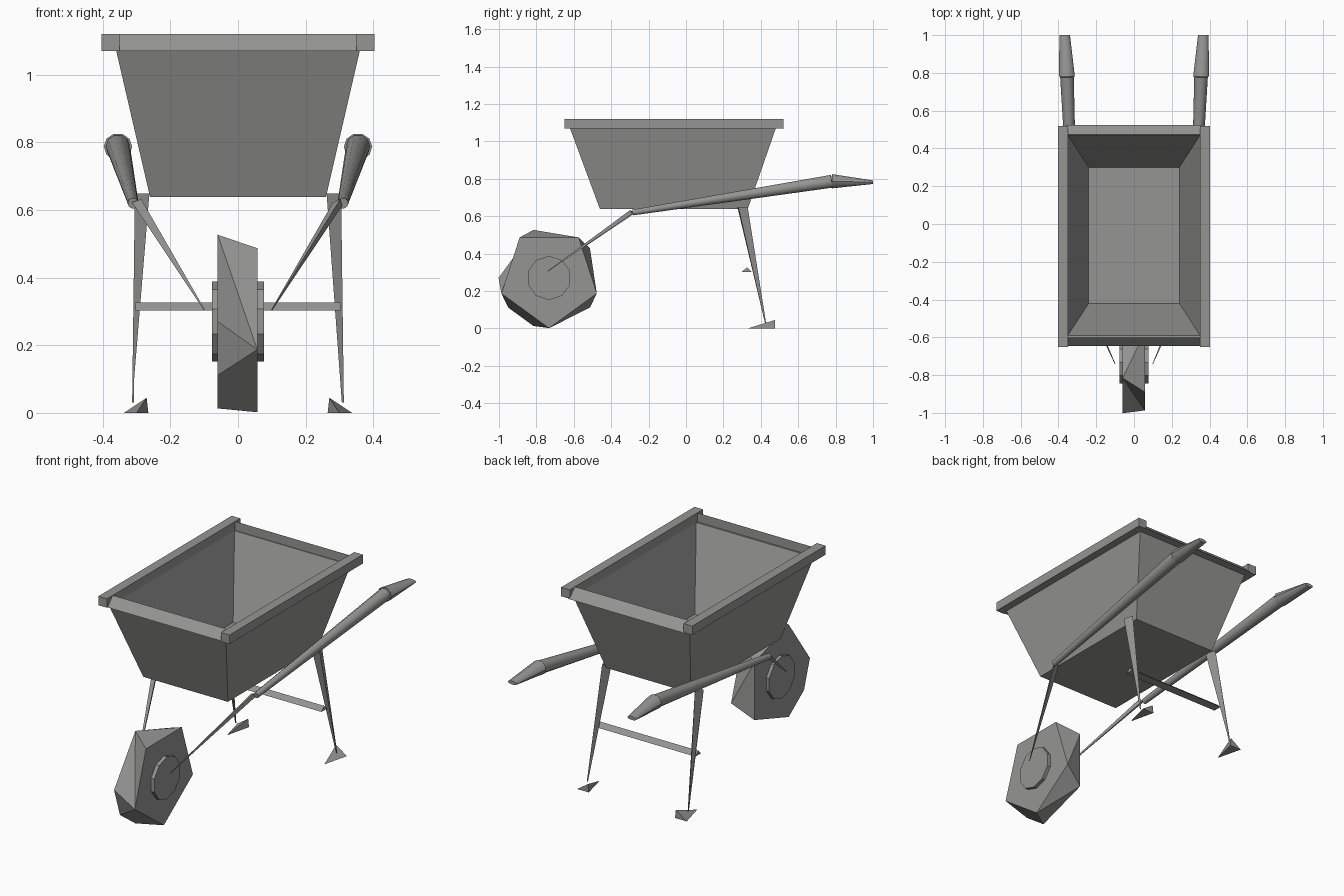
import bpy, bmesh, math
from mathutils import Vector

cube = bpy.data.objects.get("Cube")
if cube:
    bpy.data.objects.remove(cube, do_unlink=True)

grey = bpy.data.materials.new("plain_grey")
grey.use_nodes = True
colour = (0.3, 0.305, 0.295, 1)
grey.diffuse_color = colour
grey.node_tree.nodes["Principled BSDF"].inputs["Base Color"].default_value = colour


def make(name, verts, faces, smooth=False):
    mesh = bpy.data.meshes.new(name)
    mesh.from_pydata([tuple(v) for v in verts], [], faces)
    bm = bmesh.new()
    bm.from_mesh(mesh)
    bmesh.ops.recalc_face_normals(bm, faces=bm.faces)
    bm.to_mesh(mesh)
    bm.free()
    mesh.materials.append(grey)
    obj = bpy.data.objects.new(name, mesh)
    bpy.context.collection.objects.link(obj)
    if smooth:
        bpy.ops.object.select_all(action='DESELECT')
        obj.select_set(True)
        bpy.context.view_layer.objects.active = obj
        bpy.ops.object.shade_smooth_by_angle(angle=math.radians(40))
    return obj


def loft(name, rings, smooth=False, caps=True):
    """Join rings of equal length into a tube."""
    n = len(rings[0])
    verts = [v for ring in rings for v in ring]
    faces = [(k * n + i, k * n + (i + 1) % n, (k + 1) * n + (i + 1) % n, (k + 1) * n + i)
             for k in range(len(rings) - 1) for i in range(n)]
    if caps:
        faces += [tuple(range(n)), tuple(range(len(verts) - n, len(verts)))]
    return make(name, verts, faces, smooth)


def rect(x0, x1, y0, y1, z):
    return [(x0, y0, z), (x1, y0, z), (x1, y1, z), (x0, y1, z)]


def ring(centre, along, rx, rz, n):
    """Ellipse of n points around centre, square to the direction along."""
    d = Vector(along).normalized()
    side = d.cross(Vector((0, 0, 1))).normalized()
    up = side.cross(d)
    return [Vector(centre) + side * rx * math.cos(a) + up * rz * math.sin(a)
            for a in (math.tau * i / n for i in range(n))]


# Tray: outer shell folded over into the inner shell
loft("tray", [
    rect(-0.26, 0.26, -0.46, 0.33, 0.638),
    rect(-0.36, 0.36, -0.62, 0.48, 1.07),
    rect(-0.35, 0.35, -0.59, 0.47, 1.07),
    rect(-0.24, 0.24, -0.42, 0.30, 0.655)])

# Rim: square side rails, sloped front and back rails
for name, s in (("left", 1), ("right", -1)):
    x0, x1 = sorted((s * 0.35, s * 0.403))
    loft(f"{name}_rim", [rect(x0, x1, -0.65, 0.52, z) for z in (1.07, 1.12)])
for name, inner, outer in (("front", -0.60, -0.645), ("back", 0.475, 0.525)):
    loft(f"{name}_rim", [[(x, inner, 1.07), (x, outer, 1.07), (x, inner, 1.12)]
                         for x in (-0.36, 0.36)])

for name, s in (("left", 1), ("right", -1)):
    # Handle shaft and flattened grip
    start, joint, end = (Vector(p) for p in (
        (s * 0.31, -0.285, 0.62), (s * 0.355, 0.78, 0.787), (s * 0.367, 1.0, 0.782)))
    loft(f"{name}_handle", [ring(start, joint - start, 0.016, 0.016, 10),
                            ring(joint, joint - start, 0.036, 0.036, 10)], True)
    loft(f"{name}_grip", [ring(joint, (0, 1, 0), 0.042, 0.04, 10),
                          ring(end, (0, 1, 0), 0.028, 0.01, 10)], True)

    # Strut tapering down to the wheel hub
    top, tip = Vector((s * 0.297, -0.29, 0.622)), Vector((s * 0.10, -0.74, 0.305))
    loft(f"{name}_strut", [ring(top, tip - top, 0.018, 0.014, 3),
                           ring(tip, tip - top, 0.002, 0.002, 3)])

    # Leg tapering to the ground, and its wedge foot
    hip = [(s * 0.262, 0.275, 0.648), (s * 0.305, 0.28, 0.648), (s * 0.285, 0.33, 0.648)]
    ankle = [(s * 0.31 + dx, 0.425 + dy, 0.03)
             for dx, dy in ((-0.003, -0.003), (0.003, -0.003), (0, 0.003))]
    loft(f"{name}_leg", [hip, ankle])
    make(f"{name}_foot",
         [(s * 0.30, 0.33, 0), (s * 0.265, 0.475, 0), (s * 0.337, 0.475, 0),
          (s * 0.27, 0.475, 0.045)],
         [(0, 1, 2), (0, 1, 3), (0, 2, 3), (1, 2, 3)])

# Crossbar between the legs
loft("crossbar", [[(x, 0.30, 0.303), (x, 0.35, 0.303), (x, 0.325, 0.327)]
                  for x in (-0.303, 0.303)])

# Wheel: two uneven polygons bridged by walking round both edges
def rim_point(x, degrees, r):
    a = math.radians(degrees)
    return (x, -0.732 + r * math.cos(a), 0.27 + r * math.sin(a))


far = [108, 180, 216, 252, 324, 396]
near = [126, 198, 270, 342, 414]
nf, nn = len(far), len(near)
verts = [rim_point(-0.06, a, 0.27) for a in far] + [rim_point(0.057, a, 0.268) for a in near]
faces = [tuple(range(nf)), tuple(range(nf, nf + nn))]
f = n = 0
for step in "NFFFNFNFNFN":
    a, b = f % nf, nf + n % nn
    if step == "N":
        n += 1
        faces.append((a, b, nf + n % nn))
    else:
        f += 1
        faces.append((a, b, f % nf))
make("wheel", verts, faces)

# Hub through the wheel
loft("wheel_hub", [[rim_point(x, 18 + 36 * i, 0.118) for i in range(10)]
                   for x in (-0.077, 0.077)])
